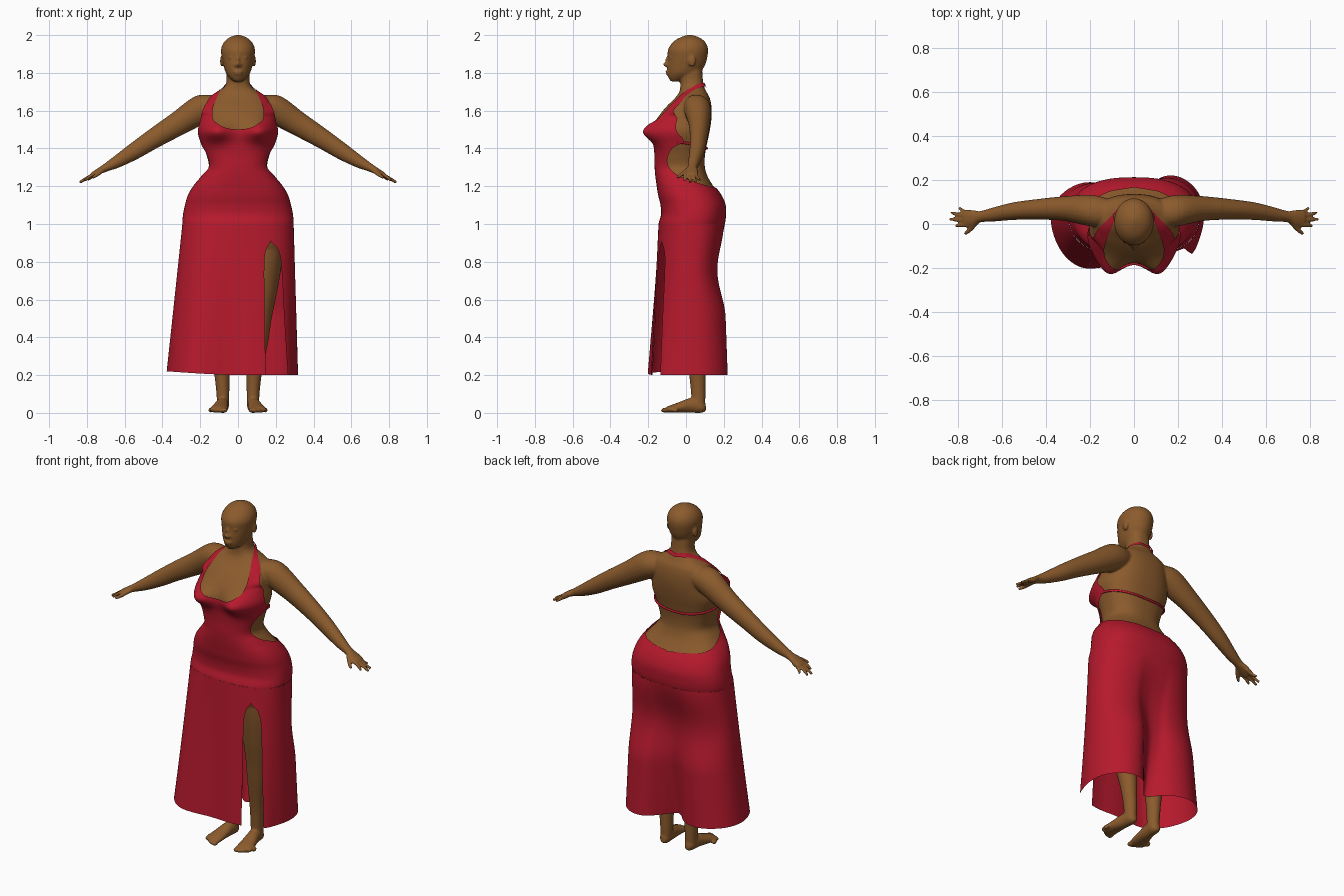
import bpy, bmesh, math
from mathutils import Vector, Matrix

if "Cube" in bpy.data.objects:
    bpy.data.objects.remove(bpy.data.objects["Cube"])


def interp(tab, t):
    """Smooth (Hermite) lookup in rows of (key, values...)."""
    t = min(max(t, tab[0][0]), tab[-1][0])
    i = 0
    while i < len(tab) - 2 and t > tab[i + 1][0]:
        i += 1
    a, b = tab[i], tab[i + 1]
    p, q = tab[max(i - 1, 0)], tab[min(i + 2, len(tab) - 1)]
    h = b[0] - a[0]
    s = (t - a[0]) / h
    out = []
    for k in range(1, len(a)):
        m0 = (b[k] - p[k]) / (b[0] - p[0]) * h
        m1 = (q[k] - a[k]) / (q[0] - a[0]) * h
        out.append((2*s**3 - 3*s**2 + 1) * a[k] + (s**3 - 2*s**2 + s) * m0
                   + (3*s**2 - 2*s**3) * b[k] + (s**3 - s**2) * m1)
    return out


def loft(bm, rows, closed=False, caps=False):
    vs = [[bm.verts.new(p) for p in r] for r in rows]
    n = len(rows[0])
    for r0, r1 in zip(vs, vs[1:]):
        for j in range(n if closed else n - 1):
            k = (j + 1) % n
            bm.faces.new((r0[j], r0[k], r1[k], r1[j]))
    if caps:
        bm.faces.new(vs[0])
        bm.faces.new(vs[-1])


def tube(bm, path, side=1, n=20):
    """Tapered limb through (x, y, z, half width, half height)."""
    tab = [(i,) + p for i, p in enumerate(path)]
    d = Vector(path[-1][:3]) - Vector(path[0][:3])
    ref = Vector((0, 1, 0)) if abs(d.z) > .8 * d.length else Vector((0, 0, 1))
    u = d.cross(ref).normalized()
    v = u.cross(d).normalized()
    rows = []
    for i in range((len(path) - 1) * 5 + 1):
        x, y, z, rw, rh = interp(tab, i / 5)
        ring = [Vector((x, y, z)) + u * rw * math.cos(a) + v * rh * math.sin(a)
                for a in (2 * math.pi * j / n for j in range(n))]
        rows.append([Vector((side * p.x, p.y, p.z)) for p in ring])
    loft(bm, rows, True, True)


def ball(bm, c, r):
    bmesh.ops.create_uvsphere(bm, u_segments=20, v_segments=12, radius=1,
                              matrix=Matrix.Translation(c) @ Matrix.Diagonal((*r, 1)))


def finish(bm, name, mat, merge=0.0002):
    bmesh.ops.remove_doubles(bm, verts=bm.verts, dist=merge)
    bmesh.ops.recalc_face_normals(bm, faces=bm.faces)
    for f in bm.faces:
        f.smooth = True
    me = bpy.data.meshes.new(name)
    bm.to_mesh(me)
    bm.free()
    ob = bpy.data.objects.new(name, me)
    bpy.context.collection.objects.link(ob)
    me.materials.append(mat)
    return ob


def material(name, col):
    m = bpy.data.materials.new(name)
    m.diffuse_color = (*col, 1)
    m.use_nodes = True
    m.node_tree.nodes["Principled BSDF"].inputs["Base Color"].default_value = m.diffuse_color
    return m


skin = material("skin", (.26, .105, .026))
red = material("red_cloth", (.47, .01, .026))

# torso rows: z, half width, front y, back y
TORSO = [(.84, .24, -.1, .13), (.92, .27, -.128, .165), (1.0, .284, -.135, .195), (1.05, .281, -.122, .202),
         (1.1, .271, -.125, .2), (1.15, .256, -.137, .18), (1.2, .228, -.145, .145),
         (1.25, .187, -.152, .115), (1.3, .155, -.156, .1), (1.36, .165, -.157, .1),
         (1.42, .184, -.162, .11), (1.49, .203, -.172, .125), (1.56, .19, -.15, .135),
         (1.62, .18, -.105, .135), (1.67, .155, -.055, .125), (1.7, .105, -.035, .108),
         (1.735, .066, -.03, .093), (1.82, .06, -.035, .085)]
HEAD = [(1.755, .022, -.08, -.035), (1.775, .045, -.094, .03), (1.8, .064, -.098, .072), (1.84, .077, -.099, .1),
        (1.88, .086, -.096, .112), (1.92, .09, -.096, .117), (1.95, .082, -.08, .11),
        (1.975, .063, -.054, .09), (1.992, .036, -.02, .06), (2.001, .008, .01, .03)]


def spow(v, e):
    return math.copysign(abs(v) ** e, v)


def section(tab, a, z, off=0, e=.83):
    """Point on a body section; a = 0 is the front, pi the back."""
    hx, yf, yb = interp(tab, z)
    x = (hx + off) * spow(math.sin(a), e)
    y = (yf + yb) / 2 - ((yb - yf) / 2 + off) * spow(math.cos(a), e)
    if tab is TORSO and math.cos(a) > 0:      # bust
        y -= .063 * math.exp(-((abs(x) - .12) / .07) ** 2 - ((z - 1.49) / .055) ** 2) * math.cos(a) ** .3
    return Vector((x, y, z))


# ---- body: torso, head, limbs fused into one smooth skin ----
bm = bmesh.new()
for tab, steps, e in ((TORSO, 70, .83), (HEAD, 36, 1)):
    z0, z1 = tab[0][0], tab[-1][0]
    loft(bm, [[section(tab, 2 * math.pi * j / 64, z0 + (z1 - z0) * i / steps, 0, e) for j in range(64)]
              for i in range(steps + 1)], True, True)
# face
ball(bm, (0, -.1, 1.842), (.02, .014, .012))
ball(bm, (0, -.1, 1.844), (.01, .022, .013))
ball(bm, (0, -.096, 1.862), (.009, .014, .03))
ball(bm, (0, -.096, 1.806), (.026, .012, .007))
ball(bm, (0, -.094, 1.794), (.023, .012, .007))
ARM = [(.1, .05, 1.635, .06, .055), (.19, .06, 1.61, .072, .076), (.32, .07, 1.53, .056, .064),
       (.45, .066, 1.45, .046, .053), (.55, .058, 1.385, .04, .045), (.64, .043, 1.33, .032, .033),
       (.7, .033, 1.298, .026, .022), (.735, .027, 1.28, .038, .017), (.775, .027, 1.258, .038, .013)]
LEG = [(.13, .03, .95, .12, .13), (.128, .025, .8, .106, .115), (.12, .025, .65, .088, .092),
       (.11, .035, .5, .068, .072), (.1, .05, .38, .06, .066), (.086, .06, .22, .042, .046),
       (.08, .065, .1, .034, .038), (.08, .065, .03, .032, .036)]
FOOT = [(.078, .105, .03, .015, .02), (.08, .08, .034, .03, .034), (.084, .03, .04, .034, .04),
        (.095, -.04, .028, .043, .027), (.102, -.09, .019, .048, .018), (.104, -.105, .016, .042, .012)]
TIPS = [(.785, -.005, .812, -.008), (.785, .018, .84, .022), (.785, .04, .832, .052), (.77, .055, .797, .075)]
for s in (1, -1):
    tube(bm, ARM, s)
    tube(bm, LEG, s, 28)
    tube(bm, FOOT, s)
    for x0, y0, x1, y1 in TIPS:                # fingers
        tube(bm, [(x0 - .03, y0, 1.268, .01, .01), (x0, y0, 1.252, .01, .01),
                  (x1, y1, 1.22 + (.84 - x1) * .3, .008, .008)], s, 10)
    tube(bm, [(.715, .01, 1.285, .013, .013), (.745, -.025, 1.262, .011, .011),
              (.77, -.046, 1.245, .008, .008)], s, 10)      # thumb
    for i in range(5):                         # toes
        ball(bm, (s * (.07 + .019 * i), -.114 + .007 * i * i / 2, .014), (.015 - .001 * i, .019, .013))
    ball(bm, (s * .086, .032, 1.862), (.009, .02, .03))     # ears
    ball(bm, (s * .034, -.082, 1.882), (.017, .009, .007))  # eyes
finger_scale = None
body = finish(bm, "body", skin, 1e-6)
mod = body.modifiers.new("fuse", 'REMESH')
mod.mode, mod.voxel_size, mod.use_smooth_shade = 'VOXEL', .006, True
mod = body.modifiers.new("soften", 'SMOOTH')
mod.factor, mod.iterations = .5, 5

# ---- dress top: hip to halter, open back and scooped neck ----
OUTER = [(1.0, 180), (1.18, 180), (1.19, 175), (1.2, 140), (1.22, 110), (1.25, 88), (1.3, 68), (1.35, 64),
         (1.4, 76), (1.43, 92), (1.45, 92), (1.5, 84), (1.56, 80)]
NECK = [(1.0, 0), (1.49, 0), (1.5, 0), (1.505, 10), (1.52, 21), (1.55, 36), (1.56, 38)]
dress = bmesh.new()
NU = 40
for s in (1, -1):
    flip = Vector((s, 1, 1))
    rows = []
    for i in range(113):
        z = 1 + .005 * i
        a0 = math.radians(max(0, interp(NECK, z)[0]))
        a1 = math.radians(min(180, interp(OUTER, z)[0]))
        rows.append([section(TORSO, a0 + (a1 - a0) * j / NU, z, .01) * flip for j in range(NU + 1)])
    # halter straps: inner xyz, outer xyz
    first, last = rows[-1][0] * flip, rows[-1][-1] * flip
    straps = [(0, *first, *last), (1, .135, -.108, 1.6, .188, -.065, 1.6), (2, .118, -.055, 1.655, .16, -.02, 1.65),
              (3, .086, .012, 1.703, .106, .03, 1.695), (4, .066, .055, 1.738, .076, .068, 1.72),
              (5, .04, .09, 1.748, .046, .1, 1.728), (6, 0, .1, 1.742, 0, .108, 1.722)]
    for i in range(2, 37):
        v = interp(straps, i / 6)
        p, q = Vector(v[:3]), Vector(v[3:])
        rows.append([p.lerp(q, j / NU) * flip for j in range(NU + 1)])
    loft(dress, rows)
bodice = finish(dress, "bodice", red)
mod = bodice.modifiers.new("rest_on_skin", 'SHRINKWRAP')
mod.target, mod.wrap_mode, mod.offset = body, 'OUTSIDE', .004

# ---- back tie ----
bm = bmesh.new()
rows = []
for i in range(49):
    a = math.radians(85 + 190 * i / 48)
    z = 1.4 + .035 * abs(i / 24 - 1) ** 1.5
    c = section(TORSO, a, z, .005)
    o = Vector((math.sin(a), -math.cos(a), 0))
    rows.append([c + o * .005 * math.cos(t) + Vector((0, 0, .007 * math.sin(t)))
                 for t in (math.pi * k / 4 for k in range(8))])
loft(bm, rows, True, True)
finish(bm, "back_tie", red)

# ---- skirt: hip section flowing into a folded hem, with a front slit ----
HEM = [(.0, -.182), (.07, -.185), (.14, -.178), (.2, -.165), (.26, -.14), (.3, -.06), (.318, .03), (.304, .12),
       (.25, .19), (.18, .22), (.11, .205), (.05, .14), (.005, .085), (-.04, .1), (-.1, .16), (-.2, .19),
       (-.28, .17), (-.35, .11), (-.377, .03), (-.362, -.06), (-.31, -.15), (-.24, -.197), (-.14, -.197), (-.07, -.185)]
base = sorted((math.atan2(x, -y) % (2 * math.pi), math.hypot(x, y)) for x, y in HEM)
RAD = [(a + k * 2 * math.pi, r) for k in (-1, 0, 1) for a, r in base]
SLIT = [(.2, 18.5, 41.5), (.5, 20, 42), (.8, 22, 43), (.87, 25, 39), (.91, 30.5, 30.5), (1.0, 30.5, 30.5)]
bm = bmesh.new()
rows = []
for i in range(81):
    z = .2 + .01 * i
    t = (1 - z) / .8
    left, right = interp(SLIT, z)
    if z > .905:
        left = right = 30.5
    row = []
    for j in range(141):
        a = math.radians(right + (left + 360 - right) * j / 140)
        p = section(TORSO, a, 1.0, .0105)
        f = math.atan2(p.x, -p.y) % (2 * math.pi)
        r = interp(RAD, f)[0]
        q = p.lerp(Vector((r * math.sin(f), -r * math.cos(f), 0)), t)
        if q.y > 0:                            # tuck below the seat
            q.y *= 1 - .18 * math.sin(math.pi * min(1, 1.6 * t)) ** 2
        row.append(Vector((q.x, q.y, z + .08 * t * max(0, -q.x) ** 1.4)))
    rows.append(row)
loft(bm, rows)
finish(bm, "skirt", red)
